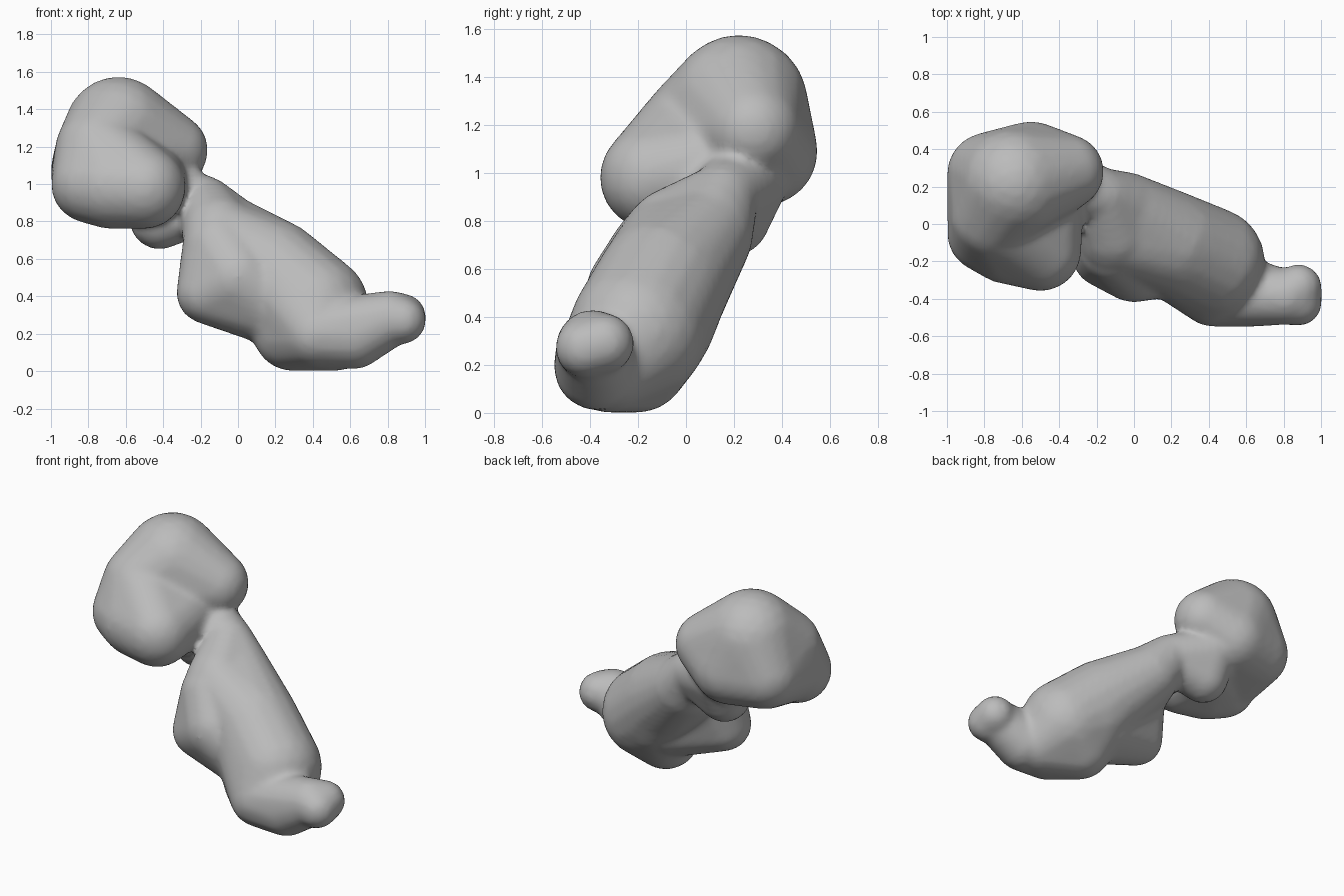
import bpy, bmesh
from mathutils import Vector

default_cube = bpy.data.objects.get("Cube")
if default_cube:
    bpy.data.objects.remove(default_cube, do_unlink=True)

# Single grey material
grey = (0.5, 0.5, 0.5, 1)
clay = bpy.data.materials.new("clay_grey")
clay.use_nodes = True
clay.diffuse_color = grey
clay.node_tree.nodes["Principled BSDF"].inputs["Base Color"].default_value = grey

# Directions spread evenly over a ball
ball = bmesh.new()
bmesh.ops.create_icosphere(ball, subdivisions=3, radius=1)
directions = [vert.co.copy() for vert in ball.verts]
ball.free()


def lump(name, *balls):
    """Soft part: a skin stretched around balls given as x, y, z, radius."""
    skin = bmesh.new()
    for x, y, z, radius in balls:
        for direction in directions:
            skin.verts.new(Vector((x, y, z)) + radius * direction)
    bmesh.ops.convex_hull(skin, input=skin.verts[:])
    inner = [vert for vert in skin.verts if not vert.link_faces]
    bmesh.ops.delete(skin, geom=inner, context='VERTS')
    bmesh.ops.recalc_face_normals(skin, faces=skin.faces[:])
    mesh = bpy.data.meshes.new(name)
    skin.to_mesh(mesh)
    skin.free()
    mesh.materials.append(clay)
    part = bpy.data.objects.new(name, mesh)
    bpy.context.collection.objects.link(part)
    return part


# Domed head with a bulge on one side and a temple on the other
temple = (-.75, .04, 1.18, .23)
head = lump("head", temple, (-.64, .22, 1.285, .29), (-.36, .28, 1.18, .2),
            (-.78, .27, 1.09, .22), (-.55, .32, 1.09, .23),
            (-.78, .02, 1.04, .22))

# Broad rounded face in front of the dome
face = lump("face", (-.79, -.05, 1, .21), (-.5, -.14, .98, .22),
            (-.68, -.09, .99, .23), (-.5, .15, 1.02, .23), temple)

# Neck under the back of the head
collar = (-.17, .15, .89, .15)
neck = lump("neck", collar, (-.42, .19, .81, .16), (-.42, .24, .96, .18))

# Slanting body
waist = (.19, -.1, .53, .28)
shin = (.42, -.37, .2, .18)
upper_chest = (-.05, .08, .74, .2)
shoulder = lump("shoulder", collar, upper_chest, (-.1, -.05, .74, .2))
chest = lump("chest", waist, upper_chest, (-.1, -.07, .72, .2))
hips = lump("hips", waist, shin, (.41, -.2, .34, .29), (.29, -.2, .21, .21),
            (.27, -.13, .4, .26), (.52, -.32, .2, .2))

# Drooping bulge blending into the front of the body
belly = lump("belly", (-.16, -.17, .42, .17), (-.1, -.12, .66, .2),
             (0, -.21, .5, .21), (.2, -.15, .37, .24))

# Outstretched leg and blunt foot
ankle = (.81, -.39, .28, .15)
leg = lump("leg", ankle, shin, (.62, -.37, .19, .18))
foot = lump("foot", ankle, (.88, -.34, .29, .125), (.88, -.42, .27, .125))

# Fuse the parts into one soft skin
bpy.ops.object.select_all(action='DESELECT')
for part in (head, face, neck, shoulder, chest, hips, belly, leg, foot):
    part.select_set(True)
bpy.context.view_layer.objects.active = head
bpy.ops.object.join()
head.name = "figure"
bpy.ops.object.shade_smooth()
fuse = head.modifiers.new("fuse", 'REMESH')
fuse.mode = 'VOXEL'
fuse.voxel_size = .022
fuse.use_smooth_shade = True
soften = head.modifiers.new("soften", 'SMOOTH')
soften.iterations = 5
